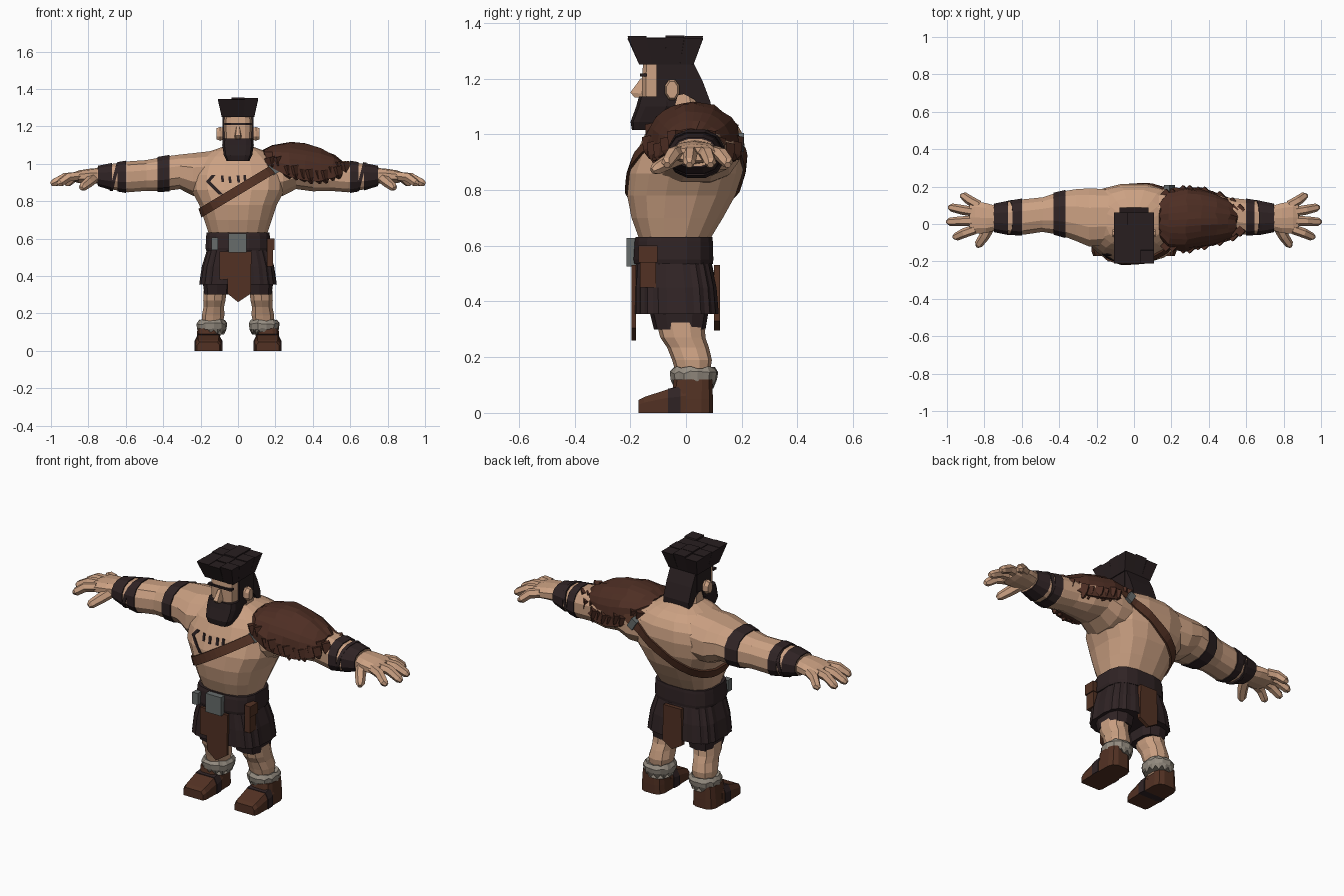
import bpy, bmesh, math, random
from mathutils import Vector
from mathutils.bvhtree import BVHTree

if "Cube" in bpy.data.objects:
    bpy.data.objects.remove(bpy.data.objects["Cube"])

random.seed(4)


def material(name, rgb):
    m = bpy.data.materials.new(name)
    m.diffuse_color = (*rgb, 1)
    m.use_nodes = True
    m.node_tree.nodes["Principled BSDF"].inputs["Base Color"].default_value = m.diffuse_color
    return m


SKIN = material("skin", (0.60, 0.355, 0.225))
HAIR = material("dark hair", (0.021, 0.013, 0.014))
CLOTH = material("dark cloth", (0.029, 0.017, 0.018))
LEATHER = material("brown leather", (0.085, 0.031, 0.017))
FUR = material("brown fur", (0.075, 0.027, 0.017))
GREY = material("grey fur", (0.30, 0.265, 0.22))
METAL = material("dull metal", (0.135, 0.15, 0.148))


def loft(name, rings, mat, closed=False):
    """Skin a list of equal-length point rings, flat shaded."""
    bm = bmesh.new()
    vs = [[bm.verts.new(p) for p in r] for r in rings]
    n = len(rings[0])
    for i in range(len(vs) if closed else len(vs) - 1):
        a, b = vs[i], vs[(i + 1) % len(vs)]
        for j in range(n):
            k = (j + 1) % n
            bm.faces.new((a[j], a[k], b[k], b[j]))
    if not closed:
        bm.faces.new(vs[0])
        bm.faces.new(vs[-1])
    bmesh.ops.recalc_face_normals(bm, faces=bm.faces)
    me = bpy.data.meshes.new(name)
    bm.to_mesh(me)
    bm.free()
    me.materials.append(mat)
    ob = bpy.data.objects.new(name, me)
    bpy.context.collection.objects.link(ob)
    return ob


def oval(axis, t, a0, a1, b0, b1, n=12, p=2.4, jag=0.0):
    """Superellipse across 'z' (a=x, b=y) or 'x' (a=y, b=z)."""
    out = []
    for i in range(n):
        th = 2 * math.pi * (i + 0.5) / n
        c, s = math.cos(th), math.sin(th)
        k = 1 - jag * (i % 2)
        a = (a0 + a1) / 2 + (a1 - a0) / 2 * k * math.copysign(abs(c) ** (2 / p), c)
        b = (b0 + b1) / 2 + (b1 - b0) / 2 * k * math.copysign(abs(s) ** (2 / p), s)
        out.append((a, b, t) if axis == 'z' else (t, a, b))
    return out


def column(name, rows, mat, cx=0, **kw):
    """Rows of (z, half width, y front, y back)."""
    return loft(name, [oval('z', z, cx - w, cx + w, f, b, **kw) for z, w, f, b in rows], mat)


def tube(name, pts, radii, mat, n=6):
    pts = [Vector(p) for p in pts]
    rings = []
    for i, p in enumerate(pts):
        d = pts[min(i + 1, len(pts) - 1)] - pts[max(i - 1, 0)]
        q = d.to_track_quat('Z', 'Y')
        rings.append([p + q @ Vector((radii[i] * math.cos(2 * math.pi * j / n),
                                      radii[i] * math.sin(2 * math.pi * j / n), 0)) for j in range(n)])
    return loft(name, rings, mat)


def prism(name, poly, axis, t0, t1, mat):
    """Extrude a 2D outline along x (outline is y,z) or y (outline is x,z)."""
    f = (lambda u, v, t: (t, u, v)) if axis == 'x' else (lambda u, v, t: (u, t, v))
    return loft(name, [[f(u, v, t) for u, v in poly] for t in (t0, t1)], mat)


def box(name, x0, x1, y0, y1, z0, z1, mat):
    return prism(name, [(x0, z0), (x1, z0), (x1, z1), (x0, z1)], 'y', y0, y1, mat)


# torso
torso = column("torso", [(.58, .145, -.16, .075), (.63, .16, -.172, .092), (.70, .183, -.198, .135),
                         (.78, .21, -.214, .18), (.86, .255, -.206, .206), (.94, .26, -.178, .216),
                         (1.0, .235, -.15, .207), (1.04, .19, -.125, .183), (1.067, .15, -.1, .14),
                         (1.09, .085, -.075, .085)], SKIN, n=16, p=2.6)
body = [torso]

# arms, wraps and hands
ARM = [(0, -.1, .17, .85, 1.085), (.14, -.115, .19, .82, 1.072), (.24, -.125, .195, .825, 1.06),
       (.31, -.095, .19, .862, 1.052), (.40, -.06, .175, .85, 1.04), (.49, -.045, .145, .853, 1.022),
       (.59, -.06, .135, .845, 1.015), (.68, -.055, .12, .862, 1.0), (.75, -.04, .105, .885, .985)]


def arm_at(x, grow):
    for a, b in zip(ARM, ARM[1:]):
        if a[0] <= x <= b[0]:
            k = (x - a[0]) / (b[0] - a[0])
            v = [p + (q - p) * k for p, q in zip(a, b)]
            return v[1] - grow, v[2] + grow, v[3] - grow, v[4] + grow


def wrap(name, s, x0, x1, tilt=0):
    rings = []
    for x in (x0, x1):
        r = oval('x', x, *arm_at(x, .0055), n=12)
        rings.append([(s * (px + tilt * (pz - .93)), py, pz) for px, py, pz in r])
    loft(name, rings, CLOTH)


for s, side in ((-1, "right"), (1, "left")):
    body.append(loft(side + "_arm", [oval('x', s * r[0], *r[1:]) for r in ARM], SKIN))
    wrap(side + "_elbow_wrap", s, .598, .645)
    wrap(side + "_wrist_wrap", s, .675, .748)
    wrap(side + "_cross_wrap", s, .65, .668, .25 * s)
    loft(side + "_palm", [oval('x', s * x, *r, n=10) for x, *r in
                          ((.74, -.035, .1, .893, .978), (.79, -.052, .115, .896, .974),
                           (.85, -.055, .125, .896, .965), (.88, -.04, .11, .905, .953))], SKIN)
    for i, (y0, y1, x1) in enumerate(((.1, .15, .925), (.064, .088, .99), (.018, .012, 1.0), (-.028, -.068, .965))):
        x0 = .83 if i == 0 else .85
        tube(f"{side}_finger_{i}", [(s * x0, y0, .935), (s * (x0 + x1) / 2, (y0 + y1) / 2, .928),
                                    (s * (x1 - .015), y1, .898), (s * x1, y1, .89)],
             [.026, .026, .022, .012], SKIN)
    tube(side + "_thumb", [(s * .77, -.01, .925), (s * .80, -.065, .9), (s * .83, -.108, .876),
                           (s * .837, -.121, .868)], [.03, .028, .023, .012], SKIN)
wrap("right_upper_arm_band", -1, .365, .43)

# ray target made of the bare body
verts, polys = [], []
for o in body:
    k = len(verts)
    verts += [v.co.copy() for v in o.data.vertices]
    polys += [[k + i for i in p.vertices] for p in o.data.polygons]
bvh = BVHTree.FromPolygons(verts, polys)

# chest strap: the body's outline on a tilted plane
u, nrm, c = Vector((1, 0, .6)).normalized(), Vector((-.6, 0, 1)).normalized(), Vector((-.02, 0, .846))
rings = []
for i in range(40):
    a = 2 * math.pi * i / 40
    d = u * math.cos(a) + Vector((0, math.sin(a), 0))
    h = [bvh.ray_cast(c + nrm * o + d * 1.5, -d)[0] for o in (-.024, .024)]
    rings.append([h[0] - d * .02, h[0] + d * .011, h[1] + d * .011, h[1] - d * .02])
loft("chest_strap", rings, LEATHER, closed=True)
for name, s in (("front", -1), ("back", 1)):
    h = bvh.ray_cast(Vector((.19, s, .972)), Vector((0, -s, 0)))[0]
    loft(name + "_strap_buckle", [[h + u * a * .018 + nrm * b * .028 + Vector((0, s * t, 0))
         for a, b in ((-1, -1), (1, -1), (1, 1), (-1, 1))] for t in (-.015, .02)], METAL)


# painted chest marks, laid on the skin
def mark(name, pts, w):
    rings = []
    for x, z in pts:
        q = [bvh.ray_cast(Vector((x + o, -1, z)), Vector((0, 1, 0)))[0] for o in (-w, w)]
        e = Vector((0, .005, 0))
        rings.append([q[0] + e, q[0] - e, q[1] - e, q[1] + e])
    loft(name, rings, HAIR)


mark("chest_chevron", [(-.13, .94), (-.16, .905), (-.125, .87), (-.09, .835)], .011)
for i, (x, z) in enumerate(((-.085, .92), (-.045, .915), (0, .918), (.035, .922))):
    mark(f"chest_tick_{i}", [(x, z + .018), (x + .004, z - .018)], .007)

# neck and head
column("neck", [(1.0, .12, -.1, .12), (1.08, .085, -.09, .075), (1.18, .072, -.09, .045)], SKIN, n=10)
column("head", [(1.06, .055, -.14, .02), (1.11, .072, -.158, .04), (1.2, .076, -.16, .045),
                (1.26, .074, -.155, .02)], SKIN, n=12, p=4)
loft("nose", [[(-.008, -.15, 1.2), (.008, -.15, 1.2), (.008, -.163, 1.2), (-.008, -.163, 1.2)],
              [(-.02, -.15, 1.145), (.02, -.15, 1.145), (.013, -.2, 1.15), (-.013, -.2, 1.15)],
              [(-.016, -.15, 1.13), (.016, -.15, 1.13), (.01, -.185, 1.133), (-.01, -.185, 1.133)]], SKIN)
column("beard", [(1.015, .062, -.195, -.1), (1.045, .077, -.2, -.07), (1.1, .086, -.18, -.035),
                 (1.135, .083, -.17, -.035)], HAIR, n=12, p=4)
box("brow", -.072, .072, -.1645, -.14, 1.207, 1.218, HAIR)
for s, side in ((-1, "right"), (1, "left")):
    prism(side + "_sideburn", [(-.105, 1.1), (-.04, 1.1), (-.03, 1.14), (.02, 1.15), (.02, 1.26), (-.105, 1.26)],
          'x', s * .06, s * .082, HAIR)
    loft(side + "_ear", [oval('x', s * x, -.05 - r, -.05 + r, 1.16 - h, 1.16 + h, n=8, p=2)
                         for x, r, h in ((.07, .02, .03), (.095, .028, .04), (.115, .021, .032))], SKIN)

# swept back hair and flat-topped crest of blocks
prism("back_hair", [(-.06, 1.27), (.02, 1.27), (.06, 1.19), (.088, 1.115), (.085, 1.065), (.065, 1.075),
                    (.03, 1.125), (-.02, 1.15)], 'x', -.078, .078, HAIR)


def crest_point(a, b, top, dz):
    if top:
        return (-.108 + .216 * a, -.21 + .272 * b, 1.35 + dz)
    return (-.087 + .174 * a, -.168 + .195 * b, 1.25)


for i in range(3):
    for j in range(4):
        dz = random.uniform(-.008, .006)
        loft(f"crest_block_{i}_{j}", [[crest_point((i + a) / 3, (j + b) / 4, t, dz)
             for a, b in ((0, 0), (1, 0), (1, 1), (0, 1))] for t in (0, 1)], HAIR)

# fur shoulder pad: rows of x, y front, y back, z bottom, z top
PAD = [(.14, -.08, .13, 1.035, 1.075), (.19, -.14, .18, .975, 1.1), (.28, -.15, .2, .93, 1.117),
       (.36, -.132, .193, .91, 1.108), (.44, -.11, .168, .905, 1.083), (.51, -.085, .135, .925, 1.05),
       (.55, -.06, .1, .95, 1.02)]
rings = []
for x, f, b, z0, z1 in PAD:
    r = []
    for j in range(15):
        th = math.pi * j / 14
        k = random.uniform(.97, 1.02)
        r.append((x + random.uniform(-.008, .008), (f + b) / 2 + (b - f) / 2 * k * math.cos(th),
                  z0 + (z1 - z0) * k * math.sin(th) ** .75))
    rings.append(r)
loft("shoulder_fur", rings, FUR)
for i, (x, f, b, z0, z1) in enumerate(PAD[1:]):
    for j, y in enumerate((f + .022, b - .022)):
        for k in range(2):
            tube(f"fur_tuft_{i}_{j}_{k}", [(x + .035 * k - .02, y, z0 + .06), (x + .035 * k - .01, y, z0 + .015),
                 (x + .035 * k, y, z0 - random.uniform(.004, .02))], [.03, .026, .006], FUR, 4)

# belt, skirt and hanging pieces
column("belt", [(.535, .172, -.187, .098), (.55, .176, -.19, .1), (.615, .172, -.186, .098),
                (.632, .17, -.182, .096)], CLOTH, n=16, p=3)
column("skirt", [(.355, .208, -.187, .12), (.45, .194, -.186, .112), (.55, .163, -.178, .09)],
       CLOTH, n=40, p=3.4, jag=.03)
box("belt_buckle", -.05, .045, -.214, -.18, .525, .628, METAL)
box("belt_ring", -.142, -.108, -.2, -.165, .54, .605, METAL)
prism("front_apron", [(-.062, .53), (.072, .53), (.068, .305), (0, .26), (-.055, .305)], 'y', -.195, -.18, LEATHER)
box("apron_side_panel", -.1, -.06, -.192, -.176, .38, .53, LEATHER)
prism("back_apron", [(-.055, .53), (.055, .53), (.06, .33), (0, .295), (-.06, .33)], 'y', .1, .122, LEATHER)
box("side_sheath", .155, .188, -.165, -.108, .45, .6, LEATHER)
box("sheath_flap", .165, .194, -.17, -.103, .54, .6, LEATHER)

# legs, cuffs and boots
for s, side in ((-1, "right"), (1, "left")):
    cx = s * .14
    column(side + "_short", [(.3, .07, -.115, .07), (.36, .078, -.13, .08), (.42, .075, -.13, .08)],
           CLOTH, cx=s * .112, n=10, p=3)
    leg = [(.08, .05, -.03, .075), (.14, .055, -.035, .085), (.19, .063, -.05, .093),
           (.235, .057, -.068, .082), (.27, .062, -.092, .07), (.34, .064, -.11, .065)]
    loft(side + "_leg", [oval('z', z, s * (.148 - .08 * z) - w, s * (.148 - .08 * z) + w, f, b, n=10)
                         for z, w, f, b in leg], SKIN)
    rings = []
    for z, g in ((.1, -.01), (.118, .0), (.145, .004), (.163, -.008), (.155, -.03)):
        r = oval('z', z, cx - .079 - g, cx + .079 + g, -.055 - g, .112 + g, n=24, p=2.2, jag=.04)
        rings.append([(x, y, zz + (.012 * (-1) ** i if z < .11 else random.uniform(-.005, .005)))
                      for i, (x, y, zz) in enumerate(r)])
    loft(side + "_fur_cuff", rings, GREY)
    bx = s * .158
    column(side + "_boot_shaft", [(0, .068, -.06, .098), (.05, .066, -.055, .098), (.12, .06, -.045, .096)],
           LEATHER, cx=bx, n=12, p=3.4)

    def boot_ring(y, w, h, g=0):
        return [(bx - w - g, y, 0), (bx - w - g, y, h * .65), (bx - w * .8, y, h + g),
                (bx + w * .8, y, h + g), (bx + w + g, y, h * .65), (bx + w + g, y, 0)]
    loft(side + "_boot_toe", [boot_ring(-.17, .06, .046), boot_ring(-.15, .068, .057),
                              boot_ring(-.07, .07, .083), boot_ring(.0, .066, .095)], LEATHER)
    loft(side + "_boot_strap", [boot_ring(-.065, .07, .083, .004), boot_ring(-.02, .067, .09, .004)], CLOTH)
